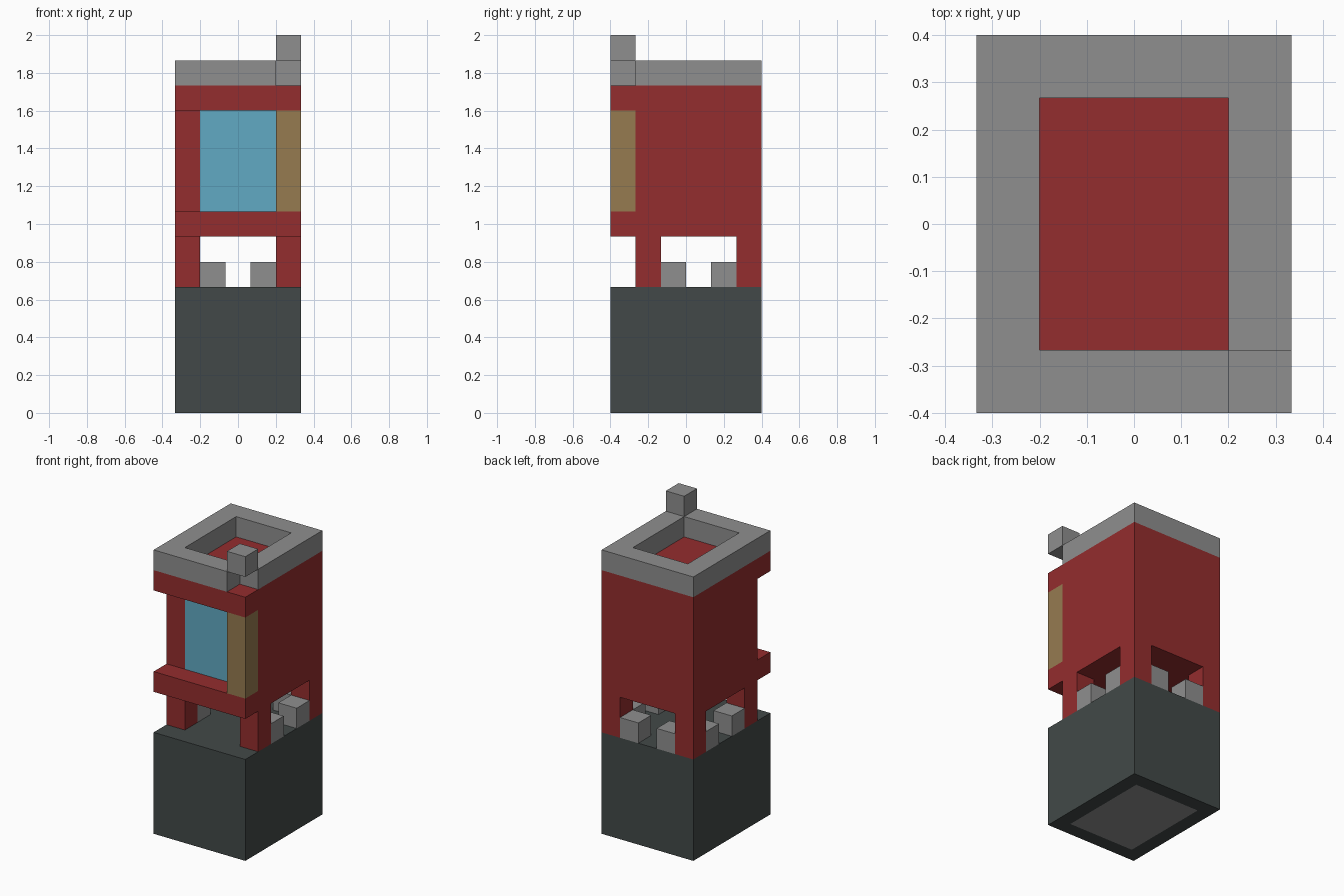
import bpy
import bmesh
from mathutils import Vector

U = 2 / 15  # one block of the grid

cube = bpy.data.objects.get("Cube")
if cube:
    bpy.data.objects.remove(cube, do_unlink=True)


def material(name, rgb):
    """Flat colour given as sRGB bytes."""
    linear = [((c / 255 + 0.055) / 1.055) ** 2.4 for c in rgb]
    mat = bpy.data.materials.new(name)
    mat.use_nodes = True
    mat.diffuse_color = (*linear, 1)
    bsdf = mat.node_tree.nodes["Principled BSDF"]
    bsdf.inputs["Base Color"].default_value = (*linear, 1)
    bsdf.inputs["Roughness"].default_value = 0.9
    return mat


RED = material("brick red", (148, 45, 46))
GREY = material("stone grey", (143, 143, 143))
DARK = material("dark slate", (66, 73, 72))
BLUE = material("window blue", (97, 170, 196))
OCHRE = material("ochre wood", (150, 123, 80))


def finish(name, bm, *mats):
    bmesh.ops.recalc_face_normals(bm, faces=bm.faces)
    mesh = bpy.data.meshes.new(name)
    bm.to_mesh(mesh)
    bm.free()
    for mat in mats:
        mesh.materials.append(mat)
    obj = bpy.data.objects.new(name, mesh)
    bpy.context.collection.objects.link(obj)
    return obj


def box_mesh(x, y, z):
    """Box between (low, high) limits measured in blocks."""
    bm = bmesh.new()
    bmesh.ops.create_cube(bm, size=1)
    for v in bm.verts:
        v.co = Vector([(lo + hi) / 2 + c * (hi - lo)
                       for c, (lo, hi) in zip(v.co, (x, y, z))]) * U
    bm.normal_update()
    return bm


def box(name, mat, x, y, z):
    return finish(name, box_mesh(x, y, z), mat)


# Plinth with a grey panel inset in its underside
bm = box_mesh((-2.5, 2.5), (-3, 3), (0, 5))
underside = [f for f in bm.faces if f.normal.z < -0.5]
bmesh.ops.inset_region(bm, faces=underside, thickness=U)
for f in underside:
    f.material_index = 1
finish("plinth", bm, DARK, GREY)

# Legs and low stones, mirrored left and right
for side, s in (("left", 1), ("right", -1)):
    outer = sorted((s * 1.5, s * 2.5))
    inner = sorted((s * 0.5, s * 1.5))
    box(f"front_leg_{side}", RED, outer, (-2, -1), (5, 7))
    box(f"back_leg_{side}", RED, outer, (2, 3), (5, 7))
    box(f"side_stone_front_{side}", GREY, outer, (-1, 0), (5, 6))
    box(f"side_stone_back_{side}", GREY, outer, (1, 2), (5, 6))
    box(f"back_stone_{side}", GREY, inner, (2, 3), (5, 6))

# Floor and roof slabs that overhang the front
box("floor_slab", RED, (-2.5, 2.5), (-3, 3), (7, 8))
box("roof_slab", RED, (-2.5, 2.5), (-3, 3), (12, 13))

# Room with the window cut into its front wall
bm = box_mesh((-2.5, 2.5), (-2, 3), (8, 12))
for x in (-1.5, 1.5):
    bmesh.ops.bisect_plane(bm, geom=bm.verts[:] + bm.edges[:] + bm.faces[:],
                           plane_co=(x * U, 0, 0), plane_no=(1, 0, 0))
bm.normal_update()
for f in bm.faces:
    if f.normal.y < -0.5 and abs(f.calc_center_median().x) < U:
        f.material_index = 1
finish("room", bm, RED, BLUE)

# Corner post beside the window
box("corner_post", OCHRE, (1.5, 2.5), (-3, -2), (8, 12))

# Parapet rim, open at the front left corner
outline = [(1.5, -3), (-2.5, -3), (-2.5, 3), (2.5, 3), (2.5, -2),
           (1.5, -2), (1.5, 2), (-1.5, 2), (-1.5, -2), (1.5, -2)]
bm = bmesh.new()
face = bm.faces.new([bm.verts.new((x * U, y * U, 13 * U)) for x, y in outline])
top = bmesh.ops.extrude_face_region(bm, geom=[face])["geom"]
bmesh.ops.translate(bm, vec=(0, 0, U),
                    verts=[v for v in top if isinstance(v, bmesh.types.BMVert)])
finish("parapet", bm, GREY)

# Raised block above the open corner
box("corner_block", GREY, (1.5, 2.5), (-3, -2), (14, 15))
